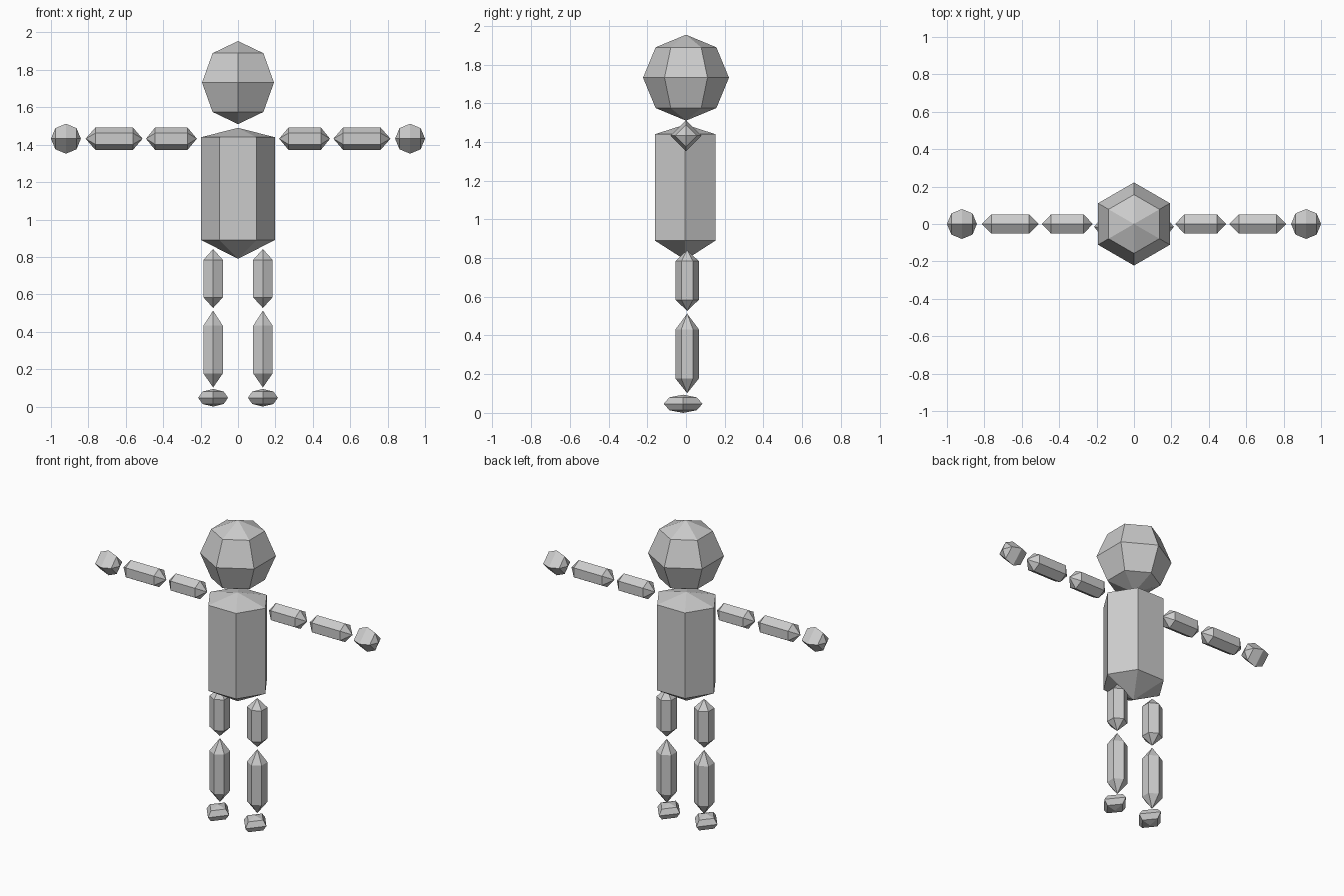
import bpy, bmesh
from math import sin, cos, pi
from mathutils import Vector

if "Cube" in bpy.data.objects:
    bpy.data.objects.remove(bpy.data.objects["Cube"])

X, Y, Z = Vector((1, 0, 0)), Vector((0, 1, 0)), Vector((0, 0, 1))


def lathe(name, centre, axis, first, sides, profile, stretch=1.0):
    """Faceted solid round an axis; profile = (distance along axis, radius).
    'first' is the direction of the first corner, 'stretch' scales the other one."""
    bm = bmesh.new()
    centre = Vector(centre)
    other = axis.cross(first) * stretch
    rings = []
    for d, r in profile:
        n = sides if r > 0 else 1
        rings.append([bm.verts.new(centre + axis * d
                      + first * (r * cos(2 * pi * i / sides))
                      + other * (r * sin(2 * pi * i / sides))) for i in range(n)])
    for a, b in zip(rings, rings[1:]):
        for i in range(sides):
            j = (i + 1) % sides
            quad = [a[i % len(a)], a[j % len(a)], b[j % len(b)], b[i % len(b)]]
            bm.faces.new(list(dict.fromkeys(quad)))
    bmesh.ops.recalc_face_normals(bm, faces=bm.faces[:])
    mesh = bpy.data.meshes.new(name)
    bm.to_mesh(mesh)
    bm.free()
    obj = bpy.data.objects.new(name, mesh)
    bpy.context.collection.objects.link(obj)
    return obj


def ball(half_height, radius):
    """Profile of a four-band sphere."""
    k = cos(pi / 4)
    return [(-half_height, 0), (-half_height * k, radius * k), (0, radius),
            (half_height * k, radius * k), (half_height, 0)]


def rod(tip0, ring0, ring1, tip1, radius):
    """Profile of a prism with pointed ends."""
    return [(tip0, 0), (ring0, radius), (ring1, radius), (tip1, 0)]


# Head and torso
lathe("head", (0, 0, 1.732), Z, Y, 6, ball(0.222, 0.222))
lathe("torso", (0, -0.004, 0), Z, X, 6, rod(0.79, 0.89, 1.44, 1.49, 0.197), 0.915)

for side, s in (("left", 1), ("right", -1)):
    # Arm, pointing straight out
    shoulder = (0, 0, 1.432)
    lathe(side + "_upper_arm", shoulder, X * s, Z, 6, rod(0.22, 0.27, 0.443, 0.492, 0.06))
    lathe(side + "_forearm", shoulder, X * s, Z, 6, rod(0.51, 0.562, 0.762, 0.815, 0.06))
    lathe(side + "_hand", (s * 0.92, 0, 1.432), X * s, Z, 4, ball(0.08, 0.08))
    # Leg
    hip = (s * 0.133, 0.006, 0)
    lathe(side + "_thigh", hip, Z, Y, 6, rod(0.527, 0.584, 0.784, 0.842, 0.06))
    lathe(side + "_shin", hip, Z, Y, 6, rod(0.102, 0.177, 0.432, 0.513, 0.06))
    lathe(side + "_foot", (s * 0.133, -0.015, 0.047), Z, Y, 4, ball(0.047, 0.1), 0.8)
